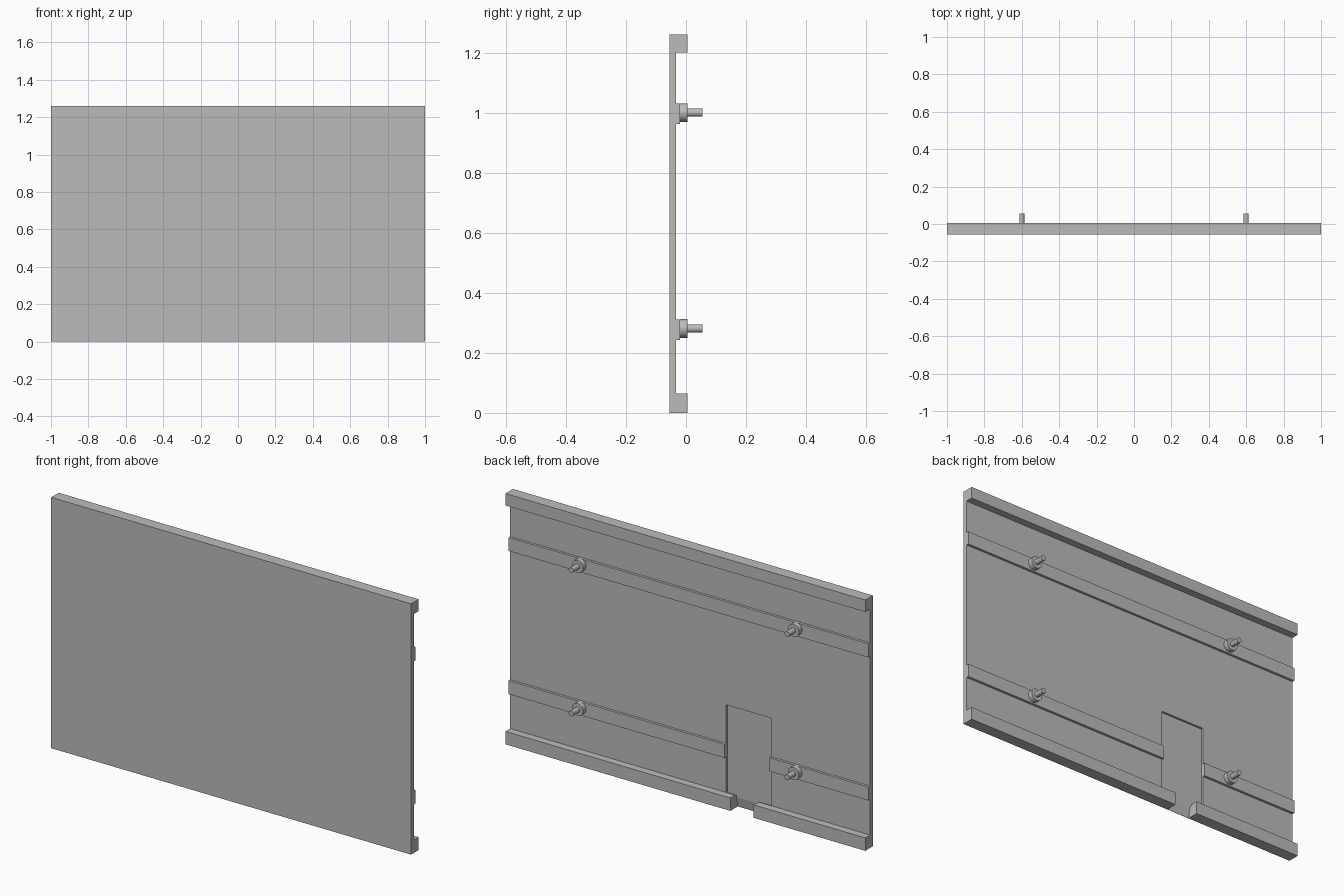
import bpy, bmesh, math

if "Cube" in bpy.data.objects:
    bpy.data.objects.remove(bpy.data.objects["Cube"], do_unlink=True)

GREY = (0.5, 0.5, 0.5, 1)
grey = bpy.data.materials.new("plain grey")
grey.use_nodes = True
grey.diffuse_color = GREY
grey.node_tree.nodes["Principled BSDF"].inputs["Base Color"].default_value = GREY

# Depth levels from the front face to the back
FRONT, POCKET, PLATE, RIB, LIP, TIP = -0.055, -0.044, -0.033, -0.02, 0.005, 0.055
HEIGHT = 1.26
POCKET_X = (-0.45, -0.2)
GAP_X = (-0.38, -0.25)
LIP_TOP = 0.065


def finish(name, bm):
    bmesh.ops.recalc_face_normals(bm, faces=bm.faces)
    mesh = bpy.data.meshes.new(name)
    bm.to_mesh(mesh)
    bm.free()
    mesh.materials.append(grey)
    obj = bpy.data.objects.new(name, mesh)
    bpy.context.collection.objects.link(obj)
    return obj


def prism(name, x0, x1, profile):
    """Extrude a (y, z) profile along x."""
    bm = bmesh.new()
    face = bm.faces.new([bm.verts.new((x0, y, z)) for y, z in profile])
    new = bmesh.ops.extrude_face_region(bm, geom=[face])["geom"]
    verts = [v for v in new if isinstance(v, bmesh.types.BMVert)]
    bmesh.ops.translate(bm, verts=verts, vec=(x1 - x0, 0, 0))
    return finish(name, bm)


def bar(name, x0, x1, y0, y1, z0, z1):
    return prism(name, x0, x1, [(y0, z0), (y1, z0), (y1, z1), (y0, z1)])


def peg(name, x, z, radius, y0, y1):
    bpy.ops.mesh.primitive_cylinder_add(
        vertices=32, radius=radius, depth=y1 - y0,
        location=(x, (y0 + y1) / 2, z), rotation=(math.pi / 2, 0, 0))
    obj = bpy.context.object
    obj.name = name
    obj.data.materials.append(grey)
    bpy.ops.object.shade_smooth_by_angle(angle=math.radians(40))


# Front panel with a shallow pocket and a sloped cable notch below it
panel = bar("front_panel", -1, 1, FRONT, PLATE, 0, HEIGHT)
cutters = [
    bar("pocket_cutter", *POCKET_X, POCKET, 0.1, LIP_TOP - 0.005, 0.505),
    prism("notch_cutter", *GAP_X, [(POCKET, 0.07), (POCKET, 0.05),
                                   (FRONT + 0.001, -0.001), (0.1, -0.001), (0.1, 0.07)]),
]
bpy.context.view_layer.objects.active = panel
for cutter in cutters:
    cutter.hide_render = True
    mod = panel.modifiers.new("cut", "BOOLEAN")
    mod.operation = "DIFFERENCE"
    mod.solver = "EXACT"
    mod.object = cutter
    bpy.ops.object.modifier_apply(modifier=mod.name)
    bpy.data.objects.remove(cutter, do_unlink=True)

# Top and bottom lips, the bottom one split by the notch
bar("top_lip", -1, 1, PLATE, LIP, 1.2, HEIGHT)
bar("bottom_lip_long", GAP_X[1], 1, PLATE, LIP, 0, LIP_TOP)
bar("bottom_lip_short", -1, GAP_X[0], PLATE, LIP, 0, LIP_TOP)

# Horizontal ribs, the lower one split by the pocket
bar("upper_rib", -1, 1, PLATE, RIB, 0.962, 1.03)
bar("lower_rib_long", POCKET_X[1], 1, PLATE, RIB, 0.243, 0.311)
bar("lower_rib_short", -1, POCKET_X[0], PLATE, RIB, 0.243, 0.311)

# Mounting studs: a collar and a pin at each corner
for level, z in (("lower", 0.281), ("upper", 1.0)):
    for side, x in (("right", -0.6), ("left", 0.6)):
        peg(f"{level}_{side}_collar", x, z, 0.031, RIB, LIP)
        peg(f"{level}_{side}_pin", x, z, 0.0135, LIP, TIP)
